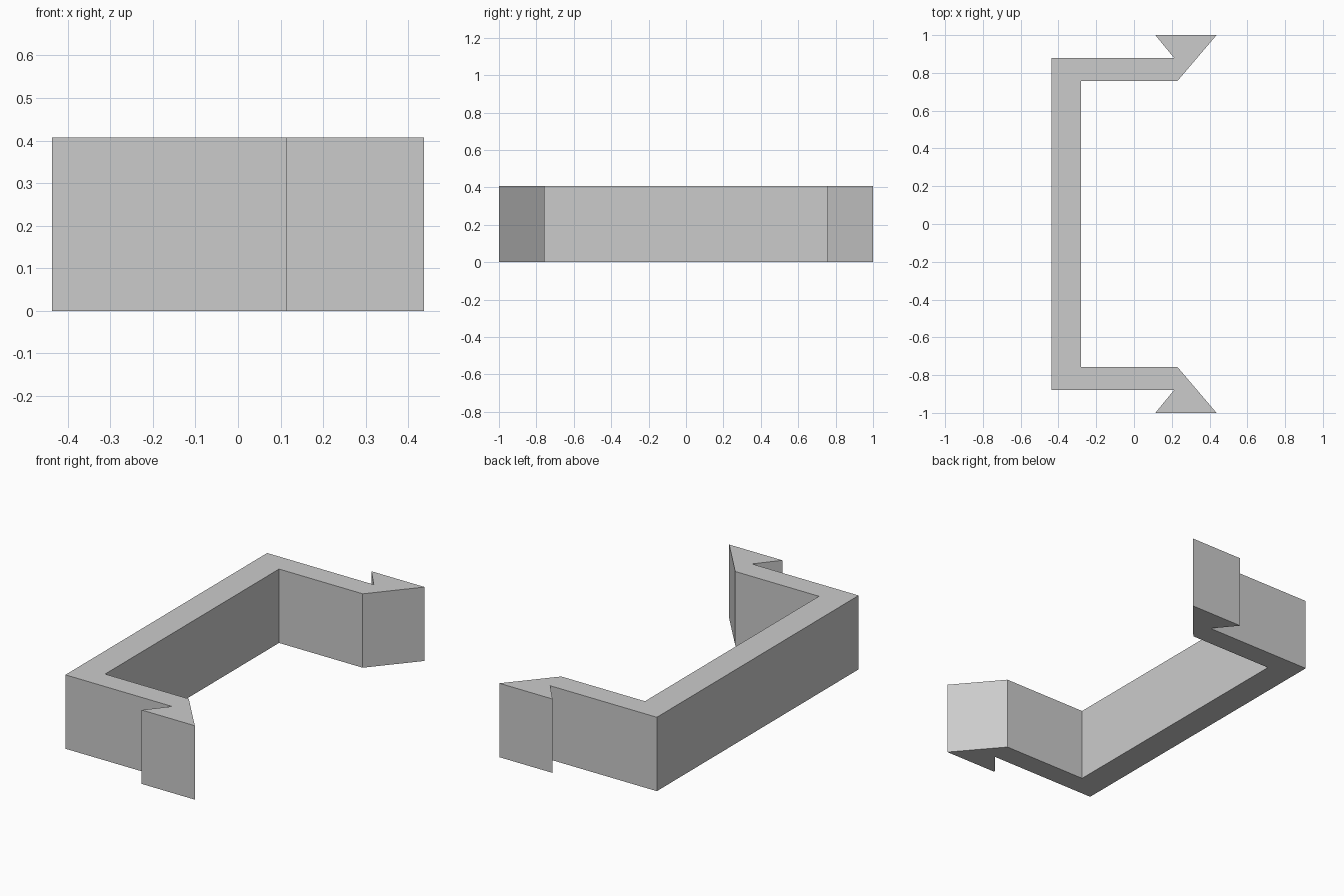
import bpy
import bmesh

HEIGHT = 0.407

cube = bpy.data.objects.get("Cube")
if cube:
    bpy.data.objects.remove(cube, do_unlink=True)

# Plain grey material
grey = bpy.data.materials.new("grey")
grey.use_nodes = True
colour = (0.6, 0.6, 0.6, 1.0)
grey.diffuse_color = colour
grey.node_tree.nodes["Principled BSDF"].inputs["Base Color"].default_value = colour

# Outline of the back half: inner corner, arm, barbed hook, outer corner
half = [(-0.28, 0.757), (0.23, 0.757), (0.437, 1.0), (0.113, 1.0),
        (0.213, 0.878), (-0.437, 0.878)]
outline = half + [(x, -y) for x, y in reversed(half)]

# Extrude the full clip outline upward
bm = bmesh.new()
base = bm.faces.new([bm.verts.new((x, y, 0)) for x, y in outline])
extruded = bmesh.ops.extrude_face_region(bm, geom=[base], use_keep_orig=True)
top = [v for v in extruded["geom"] if isinstance(v, bmesh.types.BMVert)]
bmesh.ops.translate(bm, verts=top, vec=(0, 0, HEIGHT))
bmesh.ops.recalc_face_normals(bm, faces=bm.faces)

mesh = bpy.data.meshes.new("snap_clip")
bm.to_mesh(mesh)
bm.free()
mesh.materials.append(grey)
clip = bpy.data.objects.new("snap_clip", mesh)
bpy.context.collection.objects.link(clip)
